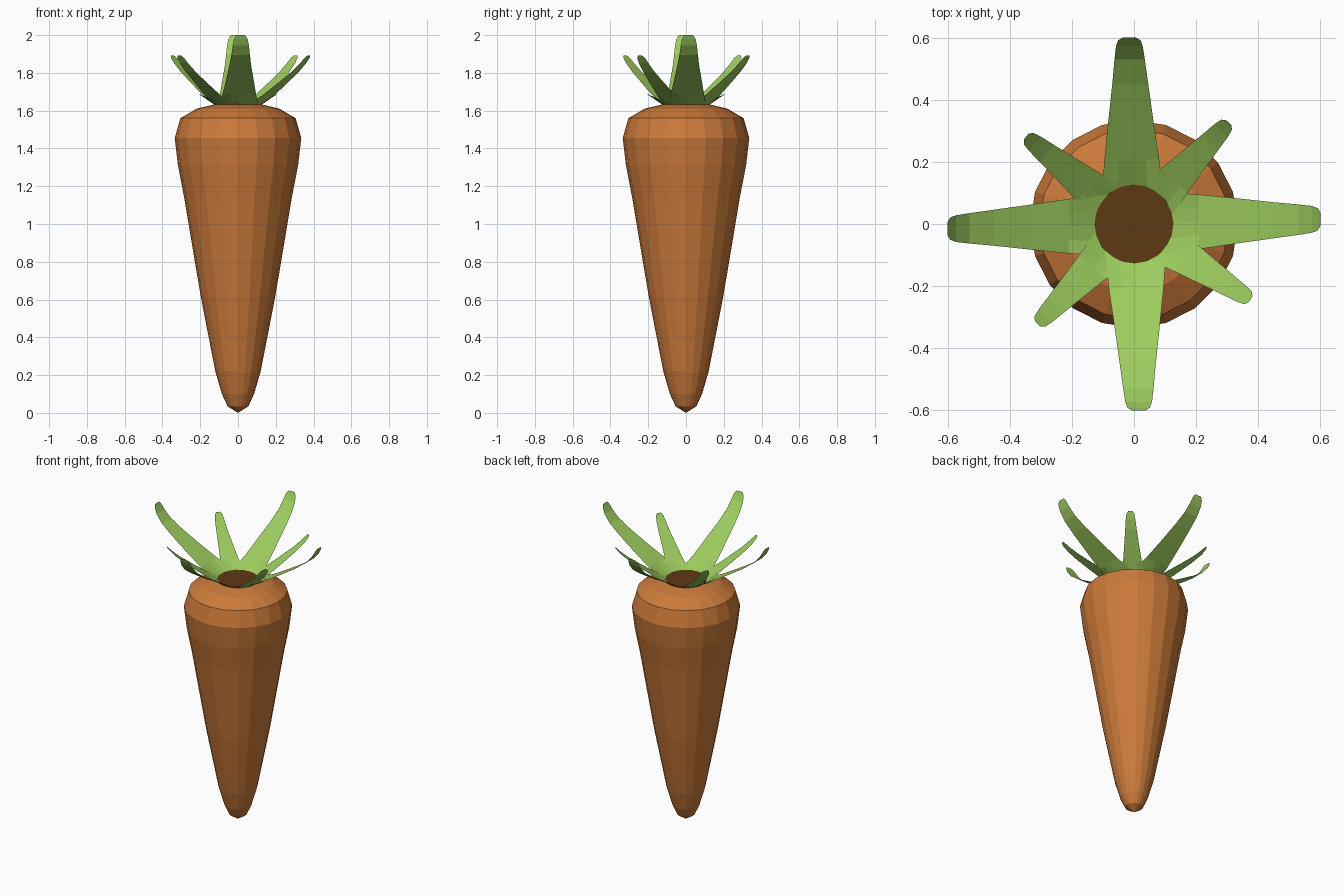
import bpy, bmesh, math
from mathutils import Matrix, Vector

if "Cube" in bpy.data.objects:
    bpy.data.objects.remove(bpy.data.objects["Cube"])


def material(name, rgb):
    m = bpy.data.materials.new(name)
    m.diffuse_color = (*rgb, 1)
    m.use_nodes = True
    m.node_tree.nodes["Principled BSDF"].inputs["Base Color"].default_value = m.diffuse_color
    return m


orange = material("carrot orange", (0.60, 0.195, 0.042))
green = material("leaf green", (0.337, 0.604, 0.112))
brown = material("crown brown", (0.11, 0.042, 0.006))


def finish(name, bm, mat):
    bmesh.ops.remove_doubles(bm, verts=bm.verts, dist=1e-5)
    mesh = bpy.data.meshes.new(name)
    bm.to_mesh(mesh)
    bm.free()
    mesh.materials.append(mat)
    ob = bpy.data.objects.new(name, mesh)
    bpy.context.collection.objects.link(ob)
    return ob


# Root: 20-sided lathe of (radius, height)
SIDES = 20
profile = [(0, 0.0), (0.055, 0.035), (0.085, 0.10), (0.12, 0.22), (0.198, 0.62),
           (0.285, 1.14), (0.318, 1.31), (0.335, 1.455), (0.305, 1.56),
           (0.22, 1.61), (0.13, 1.632), (0, 1.632)]
bm = bmesh.new()
rings = [[bm.verts.new((r * math.cos(2 * math.pi * i / SIDES),
                        r * math.sin(2 * math.pi * i / SIDES), z))
          for i in range(SIDES)] if r else [bm.verts.new((0, 0, z))] * SIDES
         for r, z in profile]
for a, b in zip(rings, rings[1:]):
    for i in range(SIDES):
        j = (i + 1) % SIDES
        bm.faces.new(list(dict.fromkeys((a[i], a[j], b[j], b[i]))))
bmesh.ops.recalc_face_normals(bm, faces=bm.faces)
finish("carrot_root", bm, orange)

# Crown: brown disc where the leaves sprout
bm = bmesh.new()
bmesh.ops.create_cone(bm, cap_ends=True, segments=SIDES, radius1=0.127, radius2=0.127,
                      depth=0.008, matrix=Matrix.Translation((0, 0, 1.634)))
finish("crown_disc", bm, brown)


# Leaves: tapering ribbons of (distance out, height, half width, sideways drift)
big = [(0.125, 1.632, 0.10, 0.005), (0.21, 1.69, 0.088, 0.007), (0.33, 1.762, 0.073, 0.010),
       (0.45, 1.837, 0.058, 0.012), (0.53, 1.895, 0.049, 0.014), (0.573, 1.945, 0.043, 0.015),
       (0.592, 1.98, 0.036, 0.015), (0.60, 2.0, 0.022, 0.015)]
small = [(0.125, 1.632, 0.07, 0), (0.19, 1.68, 0.058, 0), (0.28, 1.745, 0.046, 0),
         (0.36, 1.805, 0.036, 0), (0.41, 1.85, 0.030, 0), (0.437, 1.88, 0.024, 0),
         (0.447, 1.892, 0.012, 0)]


def leaf(name, path, angle):
    bm = bmesh.new()
    rot = Matrix.Rotation(math.radians(angle), 3, 'Z')
    rows = []
    for k, (r, z, w, drift) in enumerate(path):
        row = []
        for t in (-1, -0.5, 0, 0.5, 1):
            # the first row wraps round the crown
            out = math.sqrt(r * r - (t * w) ** 2) if k == 0 else r
            row.append(bm.verts.new(rot @ Vector((out, t * w + drift, z))))
        rows.append(row)
    for a, b in zip(rows, rows[1:]):
        for i in range(4):
            bm.faces.new((a[i], b[i], b[i + 1], a[i + 1]))
    finish(name, bm, green)


for i in range(4):
    leaf(f"large_leaf_{i + 1}", big, 90 * i)
for i, angle in enumerate((47, 141, 226, 327)):
    leaf(f"small_leaf_{i + 1}", small, angle)
